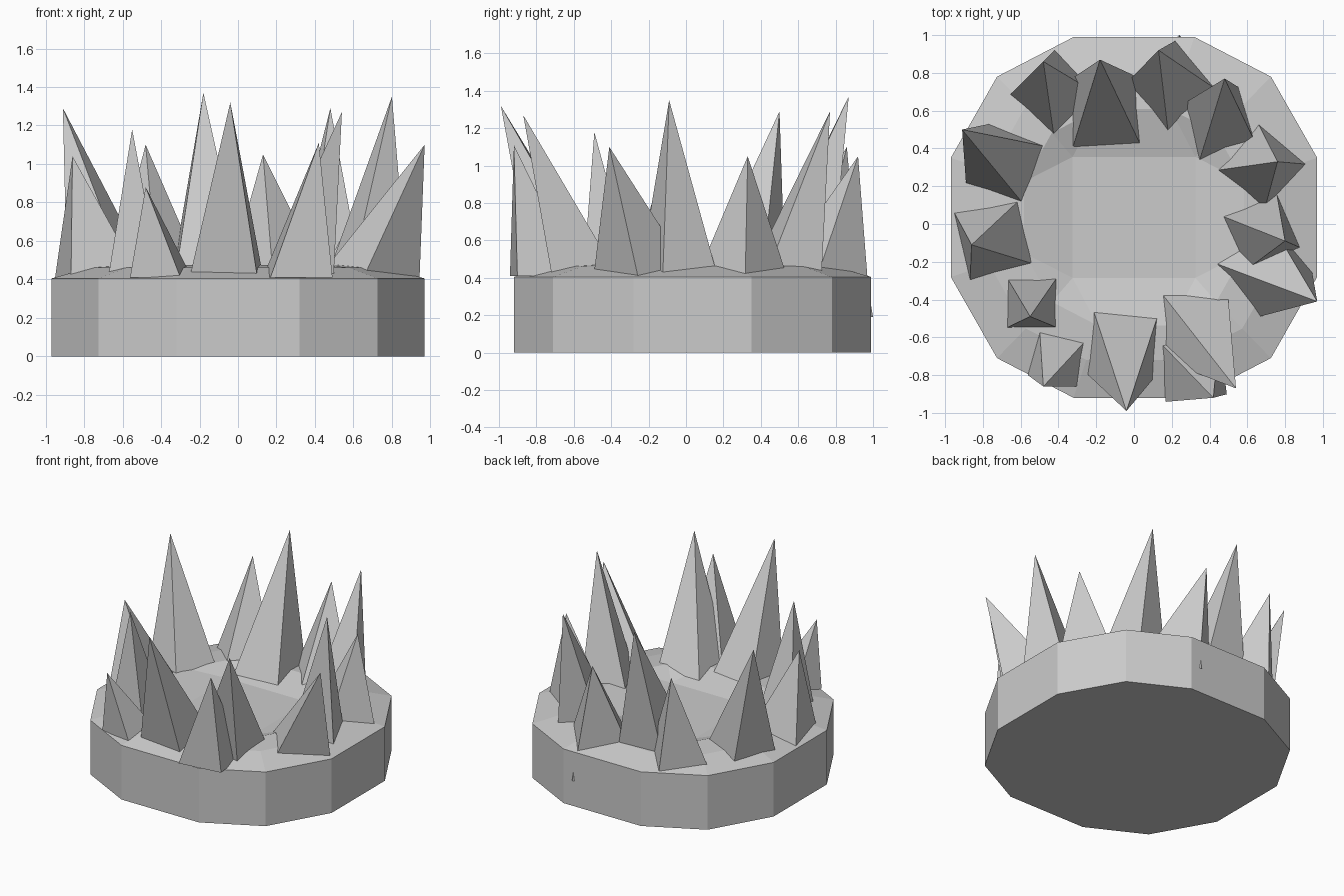
import bpy, bmesh
from math import cos, sin, radians

if "Cube" in bpy.data.objects:
    bpy.data.objects.remove(bpy.data.objects["Cube"])


def make_object(name, bm):
    bmesh.ops.recalc_face_normals(bm, faces=bm.faces[:])
    mesh = bpy.data.meshes.new(name)
    bm.to_mesh(mesh)
    bm.free()
    obj = bpy.data.objects.new(name, mesh)
    bpy.context.collection.objects.link(obj)


# Twelve-sided outline shared by every ring of the base
quarter = [(0.32, 0.955), (0.725, 0.745), (0.97, 0.315)]
half = quarter + [(x, -y) for x, y in reversed(quarter)]
outline = half + [(-x, y) for x, y in reversed(half)]
CY = 0.035

# Band with a raised rim and a shallow dished top
bm = bmesh.new()
rings = []
for scale, z in [(1, 0), (1, 0.405), (0.79, 0.462), (0.6, 0.475)]:
    rings.append([bm.verts.new((x * scale, CY + y * scale, z)) for x, y in outline])
# square floor: three outline points collapse on each corner
floor = [bm.verts.new((sx * 0.325, CY + sy * 0.32, 0.415))
         for sx, sy in [(1, 1), (1, -1), (-1, -1), (-1, 1)]]
bm.faces.new(rings[0])
for lower, upper in zip(rings, rings[1:]):
    for i in range(12):
        j = (i + 1) % 12
        bm.faces.new((lower[i], lower[j], upper[j], upper[i]))
top = rings[-1]
for i in range(12):
    j = (i + 1) % 12
    a, b = floor[i // 3], floor[j // 3]
    bm.faces.new((top[i], top[j], a) if a == b else (top[i], top[j], b, a))
bm.faces.new(floor)
make_object("base_band", bm)


def spike(name, tip, foot, radius, turn, z=0.41):
    """Pyramid on a square foot, sheared so that its tip leans outward."""
    bm = bmesh.new()
    ring = []
    for k in range(4):
        a = radians(turn + 90 * k)
        ring.append(bm.verts.new((foot[0] + radius * cos(a), foot[1] + radius * sin(a), z)))
    apex = bm.verts.new(tip)
    bm.faces.new(ring)
    for i in range(4):
        bm.faces.new((ring[i - 1], ring[i], apex))
    make_object(name, bm)


# Spikes around the band: tip, foot centre, foot radius, turn
spike("spike_left_back", (-0.91, 0.50, 1.29), (-0.67, 0.31), 0.24, 24)
spike("spike_left", (-0.86, -0.11, 1.04), (-0.73, -0.08), 0.26, -32)
spike("spike_left_front", (-0.55, -0.49, 1.18), (-0.54, -0.415), 0.19, 45)
spike("spike_front_small", (-0.48, -0.86, 0.88), (-0.40, -0.70), 0.19, 32)
spike("spike_front", (-0.04, -0.99, 1.32), (-0.06, -0.63), 0.25, 40)
spike("spike_front_low", (0.42, -0.92, 1.11), (0.31, -0.76), 0.23, 52)
spike("spike_front_tall", (0.54, -0.87, 1.27), (0.32, -0.54), 0.25, 45)
spike("spike_right_front", (0.97, -0.41, 1.10), (0.68, -0.23), 0.265, -6)
spike("spike_right", (0.80, -0.09, 1.35), (0.67, -0.04), 0.225, -22)
spike("spike_right_back", (0.76, 0.33, 1.05), (0.67, 0.30), 0.24, 4)
spike("spike_back_right", (0.48, 0.77, 1.29), (0.45, 0.53), 0.22, 62)
spike("spike_back_low", (0.13, 0.92, 1.05), (0.20, 0.72), 0.25, -4)
spike("spike_back_tall", (-0.18, 0.87, 1.37), (-0.155, 0.59), 0.255, 48)
spike("spike_back_left", (-0.48, 0.86, 1.10), (-0.42, 0.68), 0.24, 0)

# Tiny splinter poking out of the back wall
spike("back_splinter", (0.24, 0.985, 0.28), (0.24, 0.98), 0.02, 0, 0.19)
